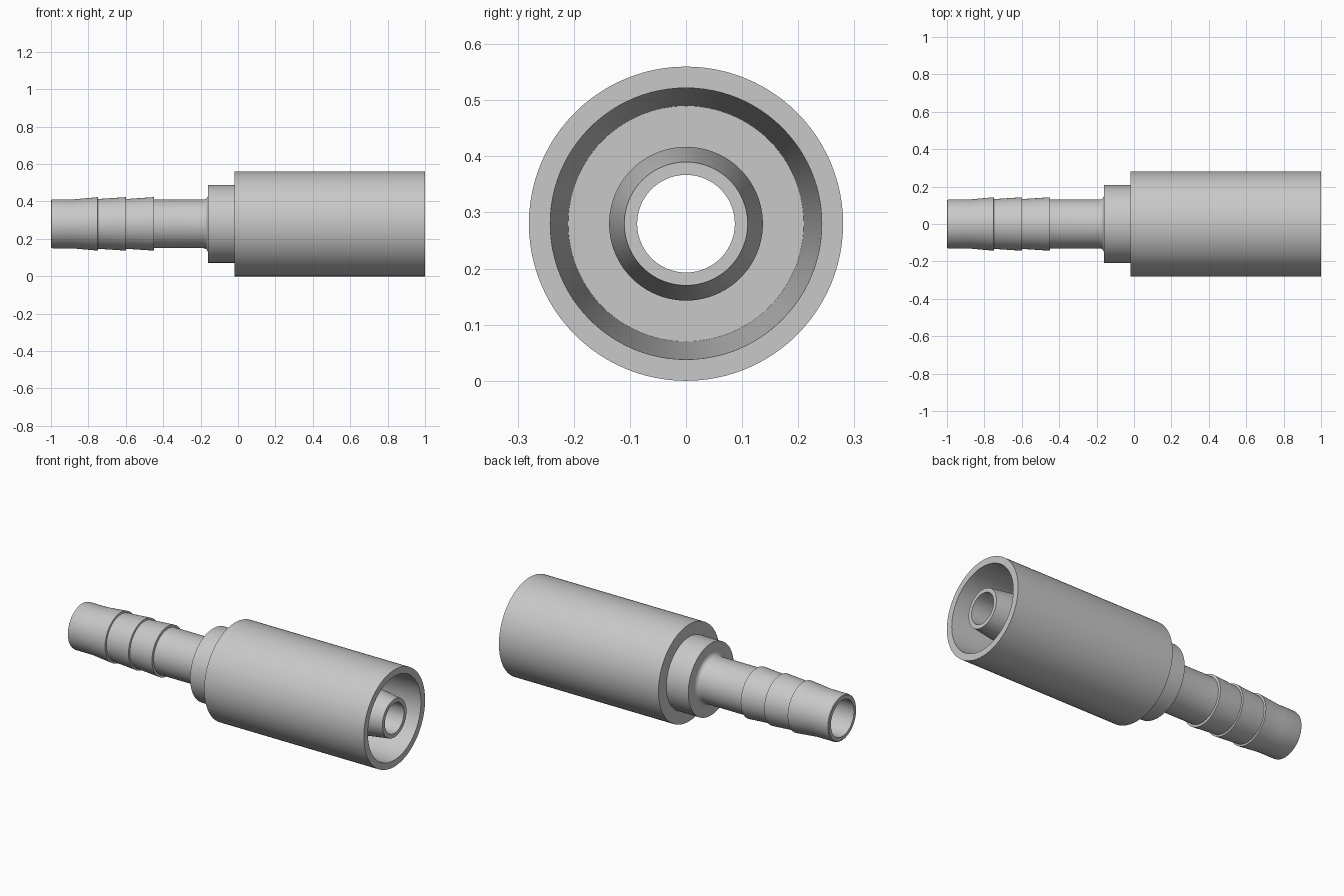
import bpy, bmesh, math

cube = bpy.data.objects.get("Cube")
if cube:
    bpy.data.objects.remove(cube, do_unlink=True)

AXIS_Z = 0.28
SEGMENTS = 96
BORE = 0.087

# Plain grey metal
grey = bpy.data.materials.new("grey_metal")
grey.use_nodes = True
colour = (0.58, 0.58, 0.58, 1)
grey.diffuse_color = colour
grey.node_tree.nodes["Principled BSDF"].inputs["Base Color"].default_value = colour


def turned_part(name, profile):
    """Revolve a closed (x, radius) loop around the long axis."""
    bm = bmesh.new()
    rings = []
    for i in range(SEGMENTS):
        a = math.tau * i / SEGMENTS
        rings.append([bm.verts.new((x, r * math.sin(a), r * math.cos(a)))
                      for x, r in profile])
    n = len(profile)
    for i in range(SEGMENTS):
        a, b = rings[i], rings[(i + 1) % SEGMENTS]
        for j in range(n):
            k = (j + 1) % n
            bm.faces.new((a[j], a[k], b[k], b[j]))
    bmesh.ops.recalc_face_normals(bm, faces=bm.faces)
    mesh = bpy.data.meshes.new(name)
    bm.to_mesh(mesh)
    bm.free()
    mesh.materials.append(grey)
    obj = bpy.data.objects.new(name, mesh)
    obj.location.z = AXIS_Z
    bpy.context.collection.objects.link(obj)
    bpy.ops.object.select_all(action="DESELECT")
    obj.select_set(True)
    bpy.context.view_layer.objects.active = obj
    bpy.ops.object.shade_smooth_by_angle(angle=math.radians(25))
    return obj


# Barbed stem: rounded tip, then three ramps that each drop back sharply
stem = [(-1, 0.105), (-1, 0.125), (-0.997, 0.129), (-0.99, 0.131), (-0.88, 0.131)]
for x, foot in ((-0.75, 0.133), (-0.60, 0.133), (-0.45, 0.13)):
    stem += [(x, 0.143), (x + 0.002, foot)]

# Fillet into the collar
FILLET = 0.025
for i in range(7):
    a = math.pi / 2 * i / 6
    stem.append((-0.16 - FILLET + FILLET * math.sin(a),
                 0.13 + FILLET * (1 - math.cos(a))))

# Collar, inner nipple with tapered nose, and stepped bore
stem += [(-0.16, 0.208), (-0.02, 0.208), (-0.02, 0.137), (0.80, 0.137),
         (1, 0.11), (1, BORE), (-0.16, BORE), (-0.20, 0.105)]
turned_part("barbed_stem", stem)

# Outer ferrule with a tapered socket
turned_part("ferrule", [(-0.02, 0.136), (-0.02, 0.28), (1, 0.28), (1, 0.242),
                        (0.08, 0.21), (0.08, 0.136)])
